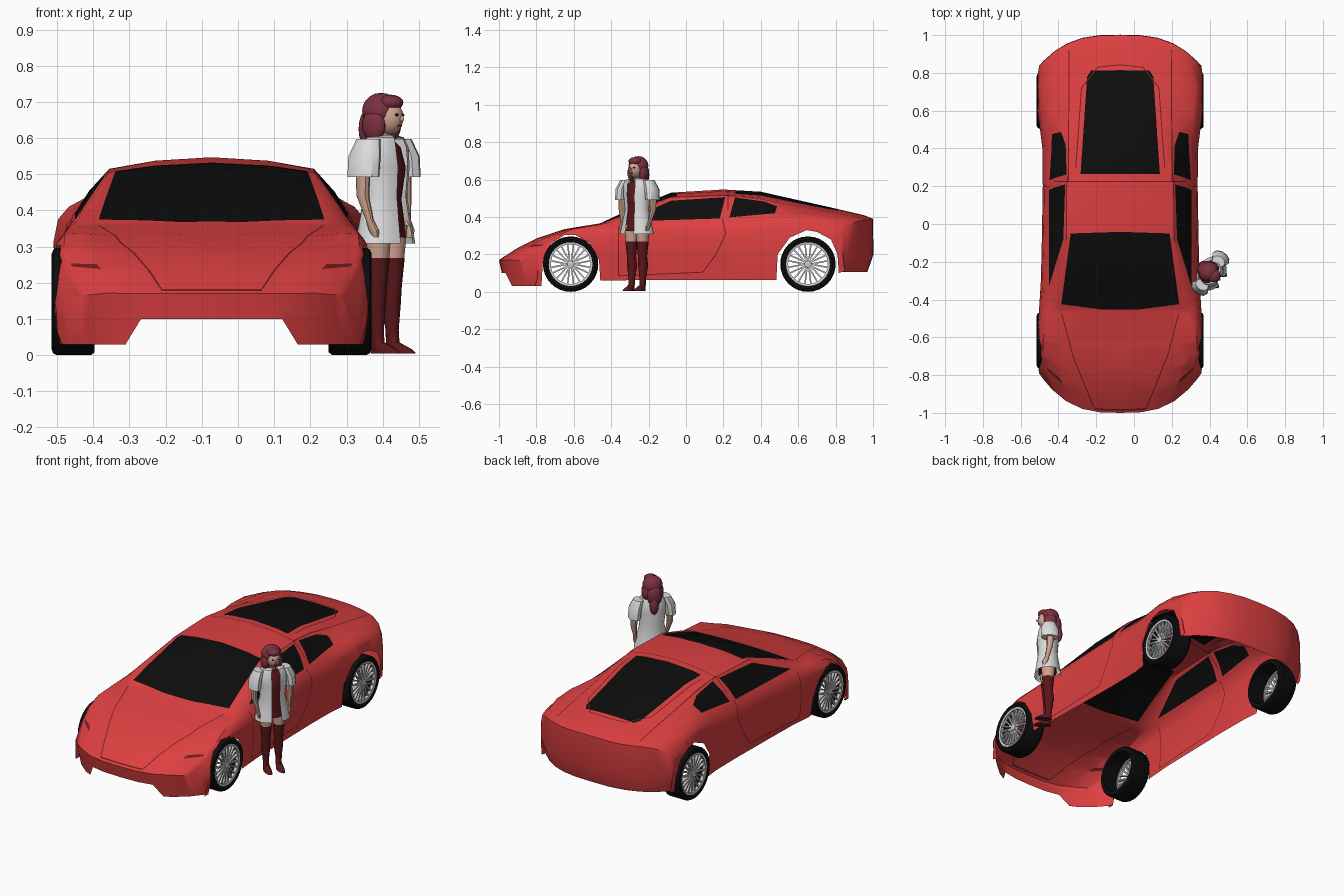
import bpy, bmesh, math
from mathutils import Vector, Matrix

if "Cube" in bpy.data.objects:
    bpy.data.objects.remove(bpy.data.objects["Cube"])

CX = -0.073          # car centre line


def material(name, col):
    m = bpy.data.materials.new(name)
    m.diffuse_color = (*col, 1)
    m.use_nodes = True
    m.node_tree.nodes["Principled BSDF"].inputs["Base Color"].default_value = m.diffuse_color
    return m


RED = material("red paint", (0.72, 0.05, 0.052))
BLACK = material("black glass", (0.004, 0.004, 0.004))
LINE = material("dark red seam", (0.16, 0.012, 0.012))
RIM = material("silver rim", (0.6, 0.6, 0.6))
WHITE = material("white cloth", (0.72, 0.72, 0.72))
SKIN = material("skin", (0.62, 0.37, 0.27))
HAIR = material("burgundy hair", (0.2, 0.03, 0.05))
BOOT = material("maroon leather", (0.1, 0.008, 0.01))


def finish(bm, name, mats, matrix=Matrix.Identity(4)):
    me = bpy.data.meshes.new(name)
    bm.to_mesh(me)
    bm.free()
    for m in mats:
        me.materials.append(m)
    ob = bpy.data.objects.new(name, me)
    bpy.context.collection.objects.link(ob)
    ob.matrix_world = matrix
    return ob


def skin_rows(bm, rows, wrap=False):
    for a, b in zip(rows, rows[1:]):
        n = len(a)
        for k in range(n if wrap else n - 1):
            bm.faces.new((a[k], a[(k + 1) % n], b[(k + 1) % n], b[k]))


# ---- car body: half shell lofted along y, then mirrored ----
Y = [-1, -.9, -.8, -.65, -.46, -.3, -.08, .2, .4, .6, .8, .95, 1]
ZC = [.17, .235, .285, .335, .366, .44, .53, .547, .535, .49, .445, .41, .39]     # centre height
XR = [.2, .22, .25, .29, .335, .32, .285, .283, .265, .245, .24, .22, .2]         # roof edge
ZR = [.17, .235, .283, .33, .36, .425, .505, .515, .503, .465, .43, .403, .385]
XS = [.36, .4, .41, .405, .395, .39, .385, .383, .375, .395, .4, .37, .35]        # shoulder
ZS = [.165, .24, .29, .335, .352, .362, .372, .384, .4, .41, .4, .385, .375]
XW = [.43, .436, .44, .44, .43, .42, .415, .41, .412, .437, .437, .435, .43]      # widest side
ZB = [.03, .033, .035, .055, .06, .062, .062, .062, .062, .065, .08, .1, .11]     # lower edge


def plan(x, y):
    # rounds the nose and tail in plan
    front = max(0, (-.55 - y) / .45) * .21 * (x / .43) ** 3
    rear = max(0, (y - .6) / .4) * .17 * (x / .435) ** 3
    return y + front - rear


bm = bmesh.new()
sections = []
for y, zc, xr, zr, xs, zs, xw, zb in zip(Y, ZC, XR, ZR, XS, ZS, XW, ZB):
    pts = [(0, zc), (xr * .55, zc - (zc - zr) * .3), (xr, zr),
           ((xr + xs) / 2 + .006, (zr + zs) / 2 + .004), (xs, zs),
           (xs + (xw - xs) * .7, zs - (zs - zb) * .1),
           (xw, zs - (zs - zb) * .28), (xw, zb + (zs - zb) * .45), (xw - .012, zb)]
    sections.append([Vector((x, plan(x, y), z)) for x, z in pts])
nose = [Vector((p.x * .985, p.y + .03, .03)) for p in sections[0]]
tail_mid = [Vector((p.x, p.y + .002, min(p.z, .2))) for p in sections[-1]]
tail = [Vector((p.x * .985, p.y - .03, .105)) for p in sections[-1]]
sections = [nose] + sections + [tail_mid, tail]
skin_rows(bm, [[bm.verts.new(p) for p in s] for s in sections])
bm.normal_update()


def cut(poly, i, j, test, mat=None):
    """Cut a convex outline, seen along one axis, into the shell: paint or delete its inside."""
    pts = [Vector(p) for p in poly]
    if sum(a.cross(b) for a, b in zip(pts, pts[1:] + pts[:1])) < 0:
        pts.reverse()
    lo = [min(p[k] for p in pts) for k in (0, 1)]
    hi = [max(p[k] for p in pts) for k in (0, 1)]
    edges = list(zip(pts, pts[1:] + pts[:1]))

    def near(f):
        us, vs = [v.co[i] for v in f.verts], [v.co[j] for v in f.verts]
        return (max(us) > lo[0] and min(us) < hi[0] and max(vs) > lo[1] and min(vs) < hi[1]
                and test(f))

    for p, q in edges:
        fs = [f for f in bm.faces if near(f)]
        geom = fs + list({e for f in fs for e in f.edges}) + list({v for f in fs for v in f.verts})
        co, no = Vector((0, 0, 0)), Vector((0, 0, 0))
        co[i], co[j] = p
        no[i], no[j] = (q - p).y, -(q - p).x
        bmesh.ops.bisect_plane(bm, geom=geom, dist=1e-5, plane_co=co, plane_no=no.normalized())
        bm.normal_update()
    inside = []
    for f in bm.faces:
        if near(f):
            c = f.calc_center_median()
            c = Vector((c[i], c[j]))
            if all((q - p).cross(c - p) > 0 for p, q in edges):
                inside.append(f)
    if mat is None:
        bmesh.ops.delete(bm, geom=inside, context='FACES')
    else:
        for f in inside:
            f.material_index = mat


def top(f): return abs(f.normal.z) > .3
def side(f): return abs(f.normal.x) > .4
def flank(f): return f.calc_center_median().x > .35
def front(f): return f.calc_center_median().y < -.7


def seam(points, i, j, test, w=.0025):
    for a, b in zip(points, points[1:]):
        a, b = Vector(a), Vector(b)
        n = Vector((-(b - a).y, (b - a).x)).normalized() * w
        cut([a + n, b + n, b - n, a - n], i, j, test, 2)


# wheel arches and the front intake opening
cut([(-.78, -.1), (-.765, .17), (-.72, .26), (-.65, .303), (-.59, .303), (-.515, .26),
     (-.465, .17), (-.448, -.1)], 1, 2, flank)
cut([(.475, -.1), (.49, .2), (.555, .29), (.645, .33), (.7, .32), (.775, .28),
     (.81, .2), (.83, -.1)], 1, 2, flank)
cut([(-.05, -.05), (.27, -.05), (.235, .035), (.195, .1), (-.05, .1)], 0, 2, front)
# windows
cut([(-.05, -.455), (.1, -.452), (.312, -.425), (.262, -.05), (-.05, -.04)], 0, 1, top, 1)
cut([(-.05, .265), (.21, .265), (.175, .78), (.155, .812), (-.05, .815)], 0, 1, top, 1)
cut([(-.33, .376), (-.08, .487), (.21, .506), (.18, .392)], 1, 2, side, 1)
cut([(.232, .398), (.262, .505), (.42, .482), (.487, .456), (.475, .42)], 1, 2, side, 1)
# panel seams and headlight slits
seam([(.31, -.475), (.25, -.7), (.14, -.97)], 0, 1, top)
seam([(-.02, .18), (.14, .18)], 0, 2, front)
seam([(-.02, .225), (.35, .225)], 0, 1, top)
seam([(.275, .22), (.27, .92)], 0, 1, top)
seam([(-.02, .845), (.12, .83), (.205, .72), (.235, .3)], 0, 1, top)
seam([(-.36, .35), (-.36, .085), (.09, .105), (.16, .2), (.212, .31), (.195, .39)], 1, 2, flank)
cut([(.305, .238), (.318, .252), (.39, .253), (.385, .245)], 0, 2, front, 2)

bmesh.ops.mirror(bm, geom=bm.verts[:] + bm.edges[:] + bm.faces[:], axis='X', merge_dist=.0005)
bmesh.ops.recalc_face_normals(bm, faces=bm.faces[:])
if max(bm.faces, key=lambda f: f.calc_center_median().z).normal.z < 0:
    bmesh.ops.reverse_faces(bm, faces=bm.faces[:])
finish(bm, "car_body", [RED, BLACK, LINE], Matrix.Translation((CX, 0, 0)))


# ---- wheels: revolved tyre, open rim with paired spokes ----
def revolve(bm, profile, n=32):
    rows = [[bm.verts.new((x, r * math.cos(2 * math.pi * k / n), r * math.sin(2 * math.pi * k / n)))
             for k in range(n)] for r, x in profile]
    skin_rows(bm, rows + rows[:1], wrap=True)
    bmesh.ops.recalc_face_normals(bm, faces=bm.faces[:])


def wheel(s, y, label):
    place = Matrix.Translation((CX, y, .148))
    bm = bmesh.new()
    revolve(bm, [(r, s * x) for r, x in ((.115, .434), (.132, .442), (.143, .438), (.148, .428),
                                         (.148, .334), (.14, .323), (.118, .323))])
    finish(bm, "tyre_" + label, [BLACK], place)
    bm = bmesh.new()
    revolve(bm, [(r, s * x) for r, x in ((.106, .435), (.117, .437), (.117, .415), (.108, .415))])
    revolve(bm, [(r, s * x) for r, x in ((.001, .436), (.018, .434), (.02, .41), (.001, .41))], 16)
    for k in range(20):
        base = (k // 2) * math.pi / 5
        tip = base + (.17 if k % 2 else -.17)
        a = Vector((0, math.cos(base), math.sin(base))) * .016
        b = Vector((0, math.cos(tip), math.sin(tip))) * .11
        d, m = b - a, (a + b) / 2
        m.x = s * .424
        bmesh.ops.create_cube(bm, size=1, matrix=Matrix.Translation(m)
                              @ Matrix.Rotation(math.atan2(d.z, d.y), 4, 'X')
                              @ Matrix.Diagonal((.014, d.length, .008, 1)))
    finish(bm, "rim_" + label, [RIM], place)


for s, sn in ((1, "right"), (-1, "left")):
    wheel(s, -.617, "front_" + sn)
    wheel(s, .652, "rear_" + sn)

# ---- standing woman, built facing -y and then turned ----
PLACE = Matrix.Translation((.407, -.262, 0)) @ Matrix.Rotation(math.radians(55), 4, 'Z')


def tube(name, rings, mat, n=14, gap=0.0):
    """Loft of level ellipses (x, y, z, rx, ry); a gap leaves the front open."""
    bm = bmesh.new()
    rows = []
    for x, y, z, rx, ry in rings:
        count = n + 1 if gap else n
        angles = [gap + (2 * math.pi - 2 * gap) * k / n for k in range(count)]
        rows.append([bm.verts.new((x + rx * math.sin(a), y - ry * math.cos(a), z)) for a in angles])
    skin_rows(bm, rows, wrap=not gap)
    if not gap:
        bm.faces.new(rows[0])
        bm.faces.new(rows[-1])
    bmesh.ops.recalc_face_normals(bm, faces=bm.faces[:])
    finish(bm, name, [mat], PLACE)


def blob(name, c, r, mat):
    bm = bmesh.new()
    bmesh.ops.create_uvsphere(bm, u_segments=16, v_segments=10, radius=1,
                              matrix=Matrix.Translation(c) @ Matrix.Diagonal((*r, 1)))
    finish(bm, name, [mat], PLACE)


for s, sn in ((1, "left"), (-1, "right")):
    tube("boot_" + sn, [(s * .036, -.028, .004, .02, .05), (s * .036, -.022, .016, .019, .042),
                        (s * .036, 0, .035, .016, .02), (s * .036, .002, .07, .017, .019),
                        (s * .036, .006, .14, .026, .028), (s * .036, 0, .19, .024, .026),
                        (s * .036, 0, .268, .032, .034)], BOOT)
    tube("thigh_" + sn, [(s * .036, 0, .262, .03, .032), (s * .038, 0, .36, .037, .042)], SKIN)
    tube("arm_" + sn, [(s * .082, -.025, .325, .006, .01), (s * .086, -.022, .345, .01, .016),
                       (s * .09, -.01, .375, .01, .011), (s * .102, .004, .44, .017, .018),
                       (s * .098, .006, .54, .022, .022)], SKIN, 10)
    tube("sleeve_" + sn, [(s * .1, .004, .492, .032, .05), (s * .094, .004, .55, .034, .05),
                          (s * .075, .004, .597, .028, .036)], WHITE, 10)
    blob("hair_side_" + sn, (s * .038, .012, .635), (.022, .036, .045), HAIR)
    blob("eye_" + sn, (s * .014, -.049, .664), (.006, .004, .004), BLACK)
tube("dress", [(0, 0, .325, .072, .052), (0, 0, .43, .052, .042), (0, -.004, .52, .06, .052),
               (0, 0, .575, .055, .035), (0, 0, .59, .03, .025)], BOOT)
tube("jacket", [(0, 0, .308, .098, .076), (0, 0, .37, .084, .066), (0, 0, .44, .068, .056),
                (0, 0, .52, .078, .062), (0, 0, .575, .082, .055), (0, 0, .602, .062, .046),
                (0, .004, .608, .034, .034)], WHITE, 18, .3)
tube("neck", [(0, 0, .58, .018, .018), (0, -.002, .635, .017, .018)], SKIN, 10)
blob("head", (0, -.012, .657), (.036, .043, .048), SKIN)
blob("nose", (0, -.056, .653), (.005, .007, .008), SKIN)
blob("mouth", (0, -.049, .634), (.009, .004, .004), HAIR)
blob("hair_cap", (0, .014, .675), (.055, .052, .05), HAIR)
blob("hair_fringe", (0, -.018, .698), (.036, .036, .022), HAIR)
blob("hair_back", (0, .048, .625), (.042, .03, .062), HAIR)
blob("hair_tail", (.008, .062, .57), (.025, .02, .05), HAIR)

# ---- smooth shading with sharp creases ----
bpy.ops.object.select_all(action='SELECT')
bpy.context.view_layer.objects.active = bpy.data.objects["car_body"]
bpy.ops.object.shade_smooth_by_angle(angle=math.radians(35))
